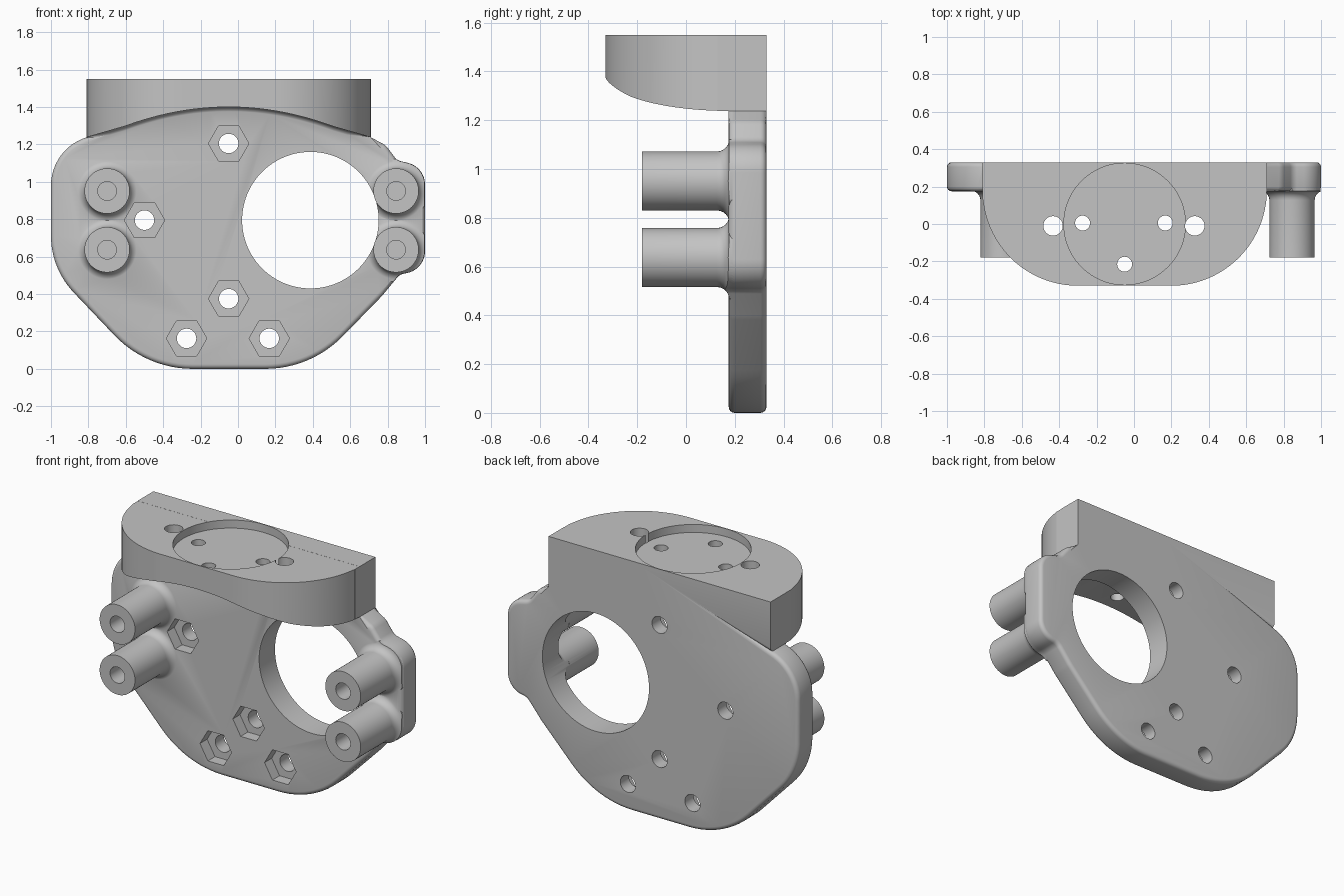
import bpy, bmesh, math
from mathutils import Vector

old = bpy.data.objects.get("Cube")
if old:
    bpy.data.objects.remove(old, do_unlink=True)

FRONT, BACK, TOP, MID = 0.175, 0.33, 1.55, -0.05
SINK = 0.002  # how far joined parts reach into the plate


def loft(name, rings):
    """Closed solid skinned through equal-length rings of points."""
    bm = bmesh.new()
    rows = [[bm.verts.new(p) for p in ring] for ring in rings]
    n = len(rows[0])
    for a, b in zip(rows, rows[1:]):
        for i in range(n):
            j = (i + 1) % n
            bm.faces.new((a[i], a[j], b[j], b[i]))
    bm.faces.new(rows[0])
    bm.faces.new(rows[-1])
    bmesh.ops.recalc_face_normals(bm, faces=bm.faces)
    mesh = bpy.data.meshes.new(name)
    bm.to_mesh(mesh)
    bm.free()
    obj = bpy.data.objects.new(name, mesh)
    bpy.context.collection.objects.link(obj)
    return obj


def along_y(pts, y):
    return [(u, y, v) for u, v in pts]


def along_z(pts, z):
    return [(u, v, z) for u, v in pts]


def prism(name, pts, lo, hi, place=along_y):
    return loft(name, [place(pts, lo), place(pts, hi)])


def circle(u, v, r, n=64):
    return [(u + r * math.cos(2 * math.pi * i / n),
             v + r * math.sin(2 * math.pi * i / n)) for i in range(n)]


def rounded(corners, steps=12):
    """Polygon whose corners (x, z, radius) are replaced by arcs."""
    out = []
    for i, (x, z, r) in enumerate(corners):
        p = Vector((x, z))
        if r == 0:
            out.append((x, z))
            continue
        a = (Vector(corners[i - 1][:2]) - p).normalized()
        b = (Vector(corners[(i + 1) % len(corners)][:2]) - p).normalized()
        half = a.angle(b) / 2
        centre = p + (a + b).normalized() * (r / math.sin(half))
        start = p + a * (r / math.tan(half)) - centre
        end = p + b * (r / math.tan(half)) - centre
        sweep = math.pi - 2 * half
        for k in range(steps + 1):
            t = k / steps
            q = (start * math.sin((1 - t) * sweep) + end * math.sin(t * sweep)) / math.sin(sweep)
            out.append(tuple(centre + q))
    return out


def combine(target, tool, operation):
    mod = target.modifiers.new("join", "BOOLEAN")
    mod.operation = operation
    mod.solver = "EXACT"
    mod.object = tool
    bpy.context.view_layer.objects.active = target
    bpy.ops.object.modifier_apply(modifier=mod.name)
    bpy.data.objects.remove(tool, do_unlink=True)


# Upright plate with a side ear, a square neck on top and a rounded rim
outline = rounded([
    (-1, 1.18, 0.27), (-1, 0.536, 0.44), (-0.49, 0, 0.58), (0.39, 0, 0.58),
    (0.77, 0.39, 0.3), (0.865, 0.505, 0.06), (1, 0.53, 0.12), (1, 1.08, 0.12),
    (0.85, 1.115, 0.06), (0.79, 1.195, 0.08), (0.71, 1.238, 0),
    (0.71, TOP, 0), (-0.81, TOP, 0), (-0.81, 1.238, 0)])
bracket = prism("bracket", outline, FRONT, BACK)
bm = bmesh.new()
bm.from_mesh(bracket.data)
rim = [e for e in bm.edges if abs(e.verts[0].co.y - e.verts[1].co.y) < 1e-5
       and max(v.co.z for v in e.verts) < 1.24]
bmesh.ops.bevel(bm, geom=rim, offset=0.025, segments=4, profile=0.5,
                affect="EDGES", clamp_overlap=False)
bm.to_mesh(bracket.data)
bm.free()


# Shelf: half-rounded slab, arched below, filleted into the plate
def underside(x):
    t = abs(x - MID)
    return 1.4 - (t * t / 3 if t < 0.55 else 0.101 + 0.29 * (t - 0.55))


left = [-0.3 - 0.509 * math.cos(math.pi / 2 * k / 24) for k in range(25)]
middle = [-0.3 + 0.5 * k / 16 for k in range(1, 16)]
rings = []
for x in left + middle + [2 * MID - x for x in reversed(left)]:
    z = underside(x)
    r = max(0.004, min(0.035, z - 1.238))
    over = max(0, abs(x - MID) - 0.25)
    nose = min(0.18 - math.sqrt(0.51 ** 2 - over ** 2), 0.13)
    section = [(nose, TOP - 0.0005), (0.3, TOP - 0.0005), (0.3, z - r)]
    for s in range(6, -1, -1):
        a = math.pi / 2 * s / 6
        section.append((FRONT + SINK - r + r * math.sin(a), z - r + r * math.cos(a)))
    section.append((nose, z))
    rings.append([(x, y, h) for y, h in section])
combine(bracket, loft("shelf", rings), "UNION")

# Four standoff posts with flared roots, trimmed just inside the plate outline
posts = [(x, z) for x in (-0.7, 0.845) for z in (0.637, 0.951)]
inner = [(x * 0.998, 0.8 + (z - 0.8) * 0.998) for x, z in outline]
F = 0.05
for x, z in posts:
    rings = [along_y(circle(x, z, 0.121), -0.18)]
    for s in range(7):
        a = math.pi / 2 * s / 6
        rings.append(along_y(circle(x, z, 0.121 + F * (1 - math.cos(a))),
                             FRONT + SINK - F + F * math.sin(a)))
    rings.append(along_y(circle(x, z, 0.121 + F), 0.24))
    post = loft("post", rings)
    combine(post, prism("trim", inner, -0.5, 0.5), "INTERSECT")
    combine(bracket, post, "UNION")

# Large opening and blind bores in the posts
combine(bracket, prism("opening", circle(0.387, 0.795, 0.365, 96), 0.1, 0.5), "DIFFERENCE")
for x, z in posts:
    combine(bracket, prism("bore", circle(x, z, 0.05, 32), -0.3, 0.1), "DIFFERENCE")

# Hexagonal nut pockets with through holes
for x, z in [(MID, 1.205), (-0.5, 0.795), (MID, 0.375), (-0.275, 0.163), (0.167, 0.163)]:
    combine(bracket, prism("nut_pocket", circle(x, z, 0.108, 6), 0.1, 0.245), "DIFFERENCE")
    combine(bracket, prism("bolt_hole", circle(x, z, 0.052, 32), 0.1, 0.5), "DIFFERENCE")

# Round recess and vertical holes in the shelf
combine(bracket, prism("recess", circle(MID, 0, 0.325, 96), TOP - 0.05, 1.7, along_z), "DIFFERENCE")
for x, y, r in [(-0.433, -0.01, 0.052), (0.325, -0.01, 0.052), (-0.275, 0.005, 0.04),
                (0.167, 0.005, 0.04), (MID, -0.215, 0.04)]:
    combine(bracket, prism("shelf_hole", circle(x, y, r, 32), 1.2, 1.7, along_z), "DIFFERENCE")

# Grey material and shading
grey = bpy.data.materials.new("plain grey")
grey.use_nodes = True
colour = (0.55, 0.55, 0.55, 1)
grey.diffuse_color = colour
grey.node_tree.nodes["Principled BSDF"].inputs["Base Color"].default_value = colour
bracket.data.materials.clear()
bracket.data.materials.append(grey)
bpy.ops.object.select_all(action="DESELECT")
bracket.select_set(True)
bpy.context.view_layer.objects.active = bracket
bpy.ops.object.shade_smooth_by_angle(angle=math.radians(30))
